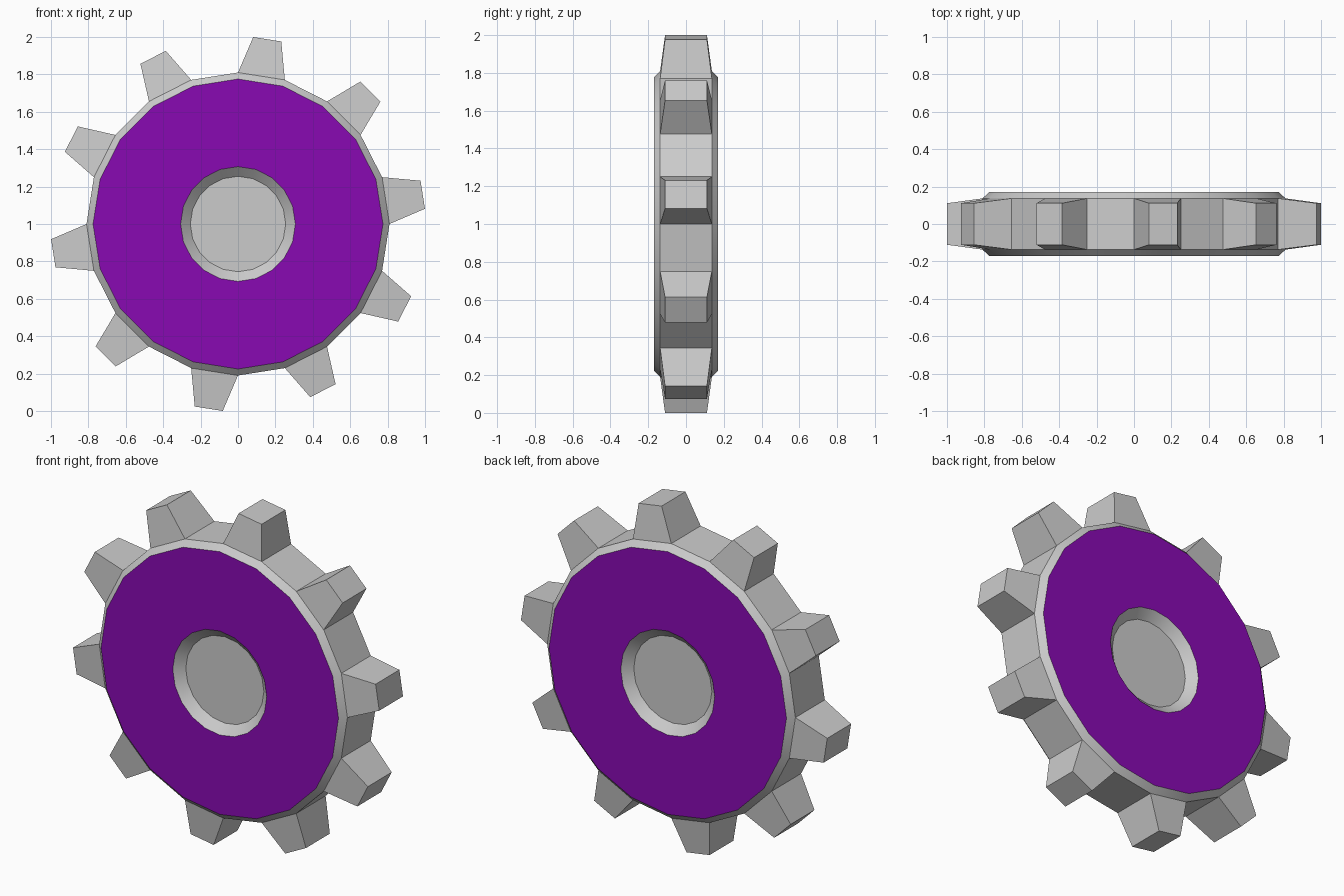
import bpy, bmesh
from math import sin, cos, pi, radians
from mathutils import Vector

if "Cube" in bpy.data.objects:
    bpy.data.objects.remove(bpy.data.objects["Cube"])

SIDES = 20
CENTRE = Vector((0, 0, 1))

bm = bmesh.new()


def ring(radius, y):
    return [bm.verts.new(CENTRE + Vector((radius * cos(a), y, radius * sin(a))))
            for a in (2 * pi * i / SIDES for i in range(SIDES))]


def bridge(a, b, material=0):
    faces = []
    for i in range(SIDES):
        j = (i + 1) % SIDES
        f = bm.faces.new((a[i], a[j], b[j], b[i]))
        f.material_index = material
        faces.append(f)
    return faces


# Each side: sunken hub disc, hub bevel, coloured face, outer bevel
rims = []
for s in (-1, 1):
    hub = ring(0.255, s * 0.123)
    inner = ring(0.307, s * 0.17)
    outer = ring(0.775, s * 0.17)
    rim = ring(0.81, s * 0.137)
    bm.faces.new(hub)
    bridge(hub, inner)
    bridge(inner, outer, 1)
    bridge(outer, rim)
    rims.append(rim)

# Outer wall joining both sides
wall = bridge(*rims)
bmesh.ops.recalc_face_normals(bm, faces=bm.faces)

# Teeth: every second wall face pulled out and tapered
for k in range(0, SIDES, 2):
    a = radians(9 + 18 * k)
    radial = Vector((cos(a), 0, sin(a)))
    tangent = Vector((-sin(a), 0, cos(a)))
    tip = bmesh.ops.extrude_discrete_faces(bm, faces=[wall[k]])["faces"][0]
    for v in tip.verts:
        p = v.co - CENTRE
        v.co = (CENTRE + radial * 1.0 + tangent * p.dot(tangent) * 0.6
                + Vector((0, p.y * 0.81, 0)))

bmesh.ops.remove_doubles(bm, verts=bm.verts, dist=0.0001)
bmesh.ops.recalc_face_normals(bm, faces=bm.faces)

mesh = bpy.data.meshes.new("cog_wheel")
bm.to_mesh(mesh)
bm.free()

# Grey body, purple side faces
purple = bpy.data.materials.new("purple")
purple.diffuse_color = (0.25, 0.003, 0.45, 1)
purple.use_nodes = True
purple.node_tree.nodes["Principled BSDF"].inputs["Base Color"].default_value = purple.diffuse_color
mesh.materials.append(None)
mesh.materials.append(purple)

cog = bpy.data.objects.new("cog_wheel", mesh)
bpy.context.collection.objects.link(cog)
bpy.context.view_layer.objects.active = cog
cog.select_set(True)
bpy.ops.object.shade_smooth_by_angle(angle=radians(25))
